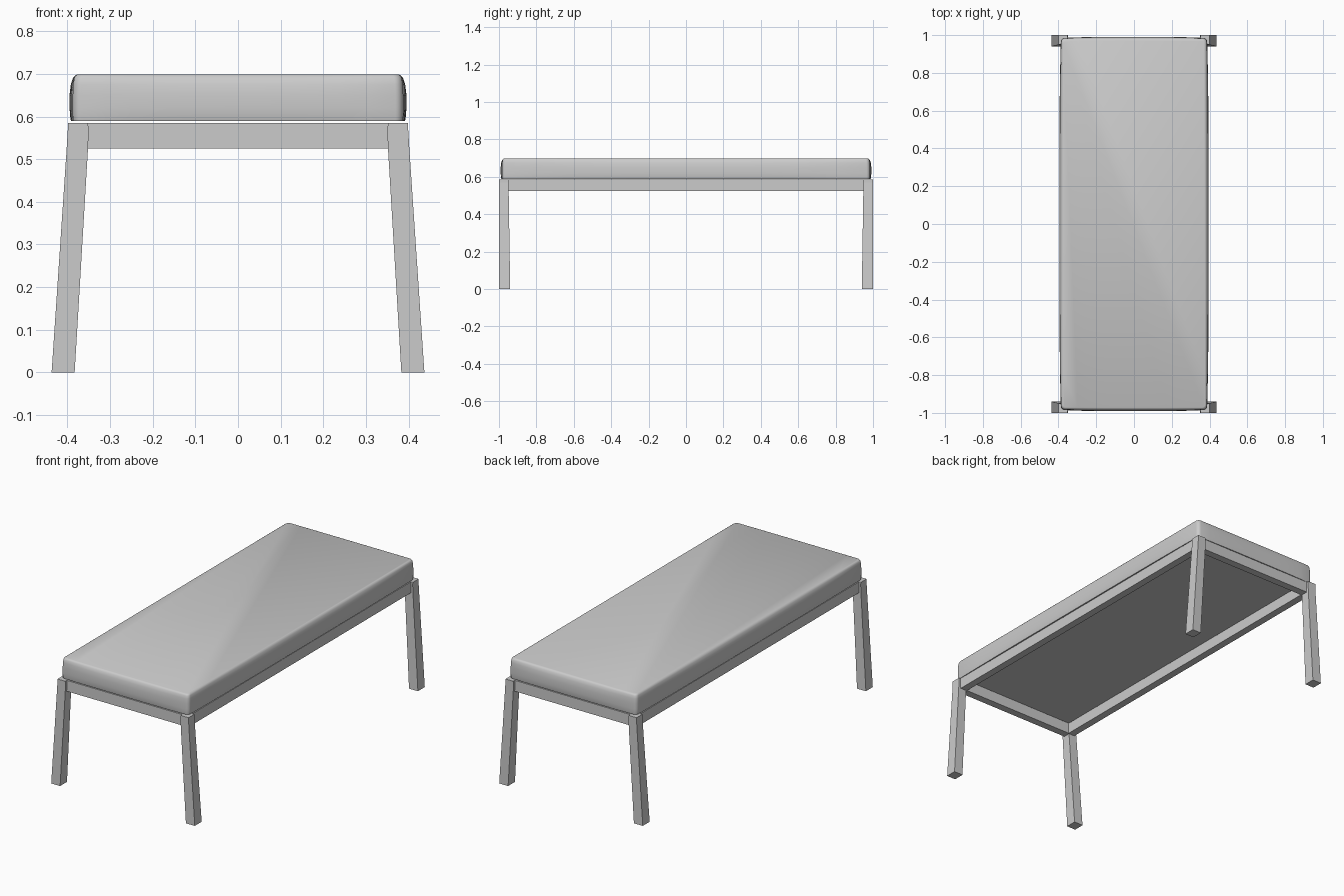
import bpy, bmesh, math

if "Cube" in bpy.data.objects:
    bpy.data.objects.remove(bpy.data.objects["Cube"])


def make_object(name, bm):
    bmesh.ops.recalc_face_normals(bm, faces=bm.faces)
    mesh = bpy.data.meshes.new(name)
    bm.to_mesh(mesh)
    bm.free()
    obj = bpy.data.objects.new(name, mesh)
    bpy.context.collection.objects.link(obj)
    return obj


def loft(name, rings):
    """Skin a stack of equal-length rings and cap both ends."""
    bm = bmesh.new()
    loops = [[bm.verts.new(p) for p in ring] for ring in rings]
    n = len(loops[0])
    for a, b in zip(loops, loops[1:]):
        for i in range(n):
            j = (i + 1) % n
            bm.faces.new((a[i], a[j], b[j], b[i]))
    bm.faces.new(loops[0][::-1])
    bm.faces.new(loops[-1])
    return make_object(name, bm)


def box(name, x0, x1, y0, y1, z0, z1):
    ring = [(x0, y0), (x1, y0), (x1, y1), (x0, y1)]
    return loft(name, [[(x, y, z) for x, y in ring] for z in (z0, z1)])


# Splayed legs: (z, inner x, outer x, inner y)
leg_sections = [(0.0, 0.383, 0.437, 0.94),
                (0.52, 0.352, 0.402, 0.948),
                (0.57, 0.350, 0.399, 0.949),
                (0.585, 0.352, 0.399, 0.95)]
for sy, end in ((-1, "front"), (1, "back")):
    for sx, side in ((-1, "left"), (1, "right")):
        loft(f"{end}_{side}_leg",
             [[(sx * a, sy * y, z), (sx * b, sy * y, z),
               (sx * b, sy * 1.0, z), (sx * a, sy * 1.0, z)]
              for z, a, b, y in leg_sections])

# Frame rails between the legs, slightly recessed from the leg faces
for s, end, side in ((-1, "front", "left"), (1, "back", "right")):
    y0, y1 = sorted((s * 0.945, s * 0.987))
    box(f"{end}_rail", -0.36, 0.36, y0, y1, 0.525, 0.585)
    x0, x1 = sorted((s * 0.347, s * 0.388))
    box(f"{side}_rail", x0, x1, -0.96, 0.96, 0.525, 0.585)


# Cushion outline: rounded rectangle with gently bulging sides
def outline(z, inset, bulge, r=0.018, steps=5, cuts=12):
    hx, hy = 0.387 - inset, 0.983 - inset
    pts = []
    corners = [(1, 1), (-1, 1), (-1, -1), (1, -1)]
    for k, (cx, cy) in enumerate(corners):
        for i in range(steps + 1):
            t = math.pi / 2 * (k + i / steps)
            pts.append((cx * (hx - r) + r * math.cos(t),
                        cy * (hy - r) + r * math.sin(t)))
        nx, ny = corners[(k + 1) % 4]
        t = math.pi / 2 * (k + 1)
        end = (nx * (hx - r) + r * math.cos(t), ny * (hy - r) + r * math.sin(t))
        start = pts[-1]
        for i in range(1, cuts):
            f = i / cuts
            pts.append((start[0] + (end[0] - start[0]) * f,
                        start[1] + (end[1] - start[1]) * f))
    ring = []
    for x, y in pts:
        ring.append((x + math.copysign(bulge, x) * abs(x / hx) ** 8 * (1 - (y / hy) ** 4),
                     y + math.copysign(bulge, y) * abs(y / hy) ** 8 * (1 - (x / hx) ** 4),
                     z))
    return ring


# Cushion: (z, inset, bulge)
cushion = loft("cushion", [outline(*s) for s in (
    (0.589, 0.001, 0.005), (0.595, 0, 0.006), (0.62, 0, 0.008),
    (0.65, 0, 0.008), (0.675, 0.001, 0.006), (0.690, 0.003, 0.003),
    (0.696, 0.006, 0.001), (0.699, 0.011, 0))])
bpy.ops.object.select_all(action='DESELECT')
cushion.select_set(True)
bpy.context.view_layer.objects.active = cushion
bpy.ops.object.shade_smooth_by_angle(angle=math.radians(35))
